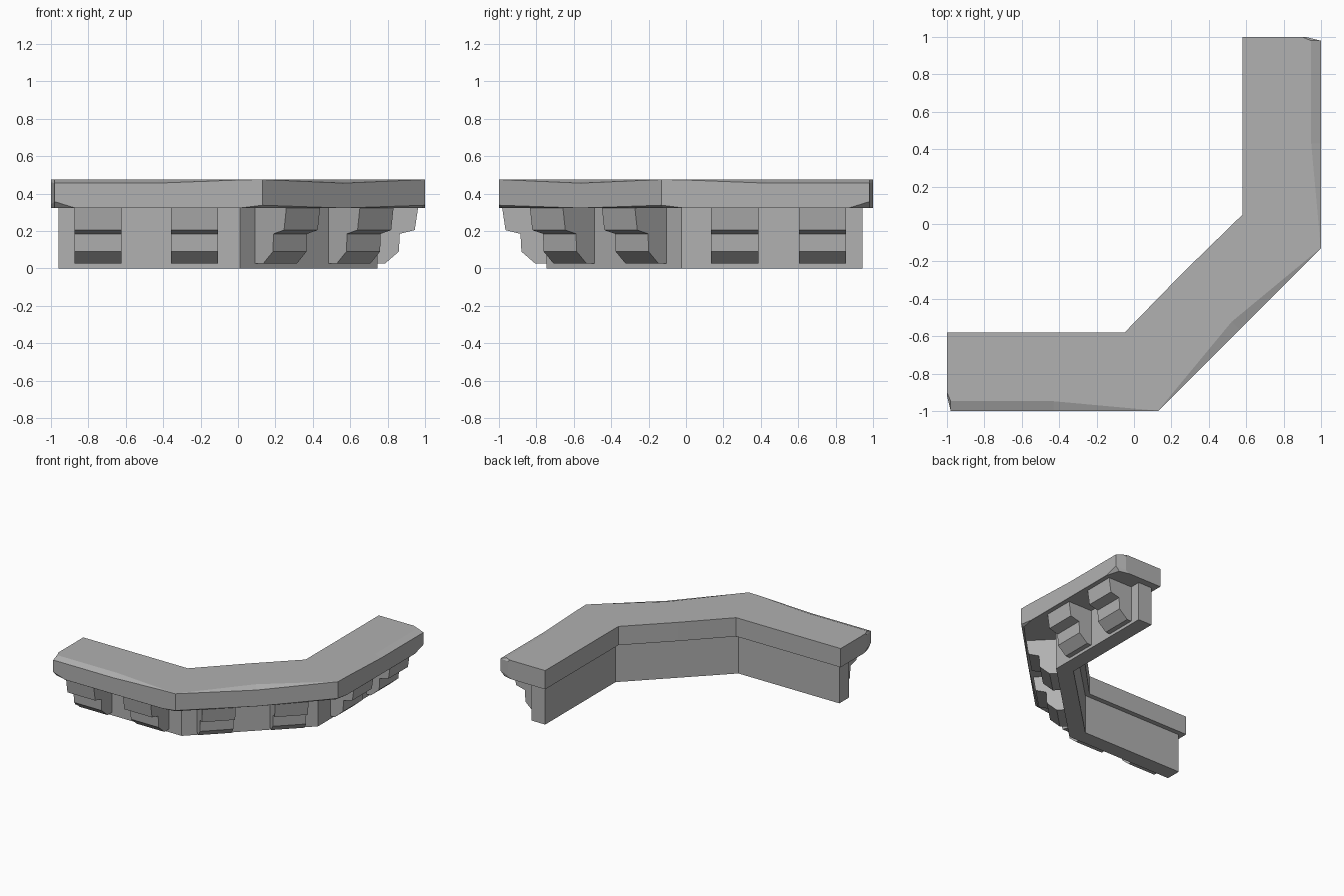
import bpy, bmesh
from mathutils import Vector

if "Cube" in bpy.data.objects:
    bpy.data.objects.remove(bpy.data.objects["Cube"])

BASE_TOP, TOP = 0.322, 0.476

# Dark grey stone
stone = bpy.data.materials.new("stone")
stone.diffuse_color = (0.44, 0.44, 0.44, 1)
stone.use_nodes = True
stone.node_tree.nodes["Principled BSDF"].inputs["Base Color"].default_value = stone.diffuse_color


def make_object(name, verts, faces):
    mesh = bpy.data.meshes.new(name)
    bm = bmesh.new()
    vs = [bm.verts.new(v) for v in verts]
    for f in faces:
        bm.faces.new([vs[i] for i in f])
    bmesh.ops.recalc_face_normals(bm, faces=bm.faces)
    bm.to_mesh(mesh)
    bm.free()
    mesh.materials.append(stone)
    ob = bpy.data.objects.new(name, mesh)
    bpy.context.collection.objects.link(ob)
    return ob


def loft(name, sections):
    """Skin a row of equal-sized closed sections and cap both ends."""
    n = len(sections[0])
    verts = [p for s in sections for p in s]
    faces = [tuple(range(n)), tuple(range(len(verts) - n, len(verts)))]
    for k in range(len(sections) - 1):
        for i in range(n):
            a, b = k * n + i, k * n + (i + 1) % n
            faces.append((a, b, b + n, a + n))
    return make_object(name, verts, faces)


def mirrored(p):
    """Reflect a plan point across the diagonal symmetry line."""
    return (-p[1], -p[0])


# Coping slab: inner point, outer point, top wear (fraction, z), bottom wear (fraction, z)
half = [
    ((-1.00, -.58), (-1.00, -.92), .06, .460, .10, .342),
    ((-.98, -.58), (-.98, -1.0), .125, .456, .08, .357),
    ((-.87, -.58), (-.87, -1.0), .125, .456, .002, .323),
    ((-.43, -.58), (-.43, -1.0), .125, .456, .002, .323),
    ((-.12, -.58), (.01, -1.0), .03, .473, .002, .323),
    ((-.05, -.58), (.13, -1.0), .005, .475, .05, .338),
]
middle = ((.26, -.262), (.565, -.565), .14, .456, .002, .323)
rows = half + [middle] + [(mirrored(r[0]), mirrored(r[1])) + r[2:] for r in reversed(half)]


def slab_section(row):
    inner, outer = Vector(row[0]), Vector(row[1])
    top_f, top_z, low_f, low_z = row[2:]
    t, b = outer.lerp(inner, top_f), outer.lerp(inner, low_f)
    return [(*inner, BASE_TOP), (*b, BASE_TOP), (*outer, low_z),
            (*outer, top_z), (*t, TOP), (*inner, TOP)]


loft("coping_slab", [slab_section(r) for r in rows])

# Thin wall under the slab
wall_out = [(-.96, -.745), (.01, -.745), (.745, -.025), (.745, .943)]
wall_in = [(-.96, -.62), (-.042, -.62), (.62, .03), (.62, .943)]
loft("parapet_wall", [[(*i, 0), (*o, 0), (*o, BASE_TOP + .005), (*i, BASE_TOP + .005)]
                      for o, i in zip(wall_out, wall_in)])

# Stepped corbels: profile is (distance out from the wall, height)
profile = [(-.04, .025), (.05, .025), (.125, .09), (.13, .185),
           (.21, .205), (.228, BASE_TOP + .003), (-.04, BASE_TOP + .003)]


def corbel(name, start, end, t, extra=0.0, width=.252):
    start, end = Vector(start), Vector(end)
    along = (end - start).normalized()
    out = Vector((along.y, -along.x))
    sides = []
    for s in (t, t + width):
        sides.append([(*(start + along * s + out * (d + (extra if d > 0 else 0))), z)
                      for d, z in profile])
    loft(name, sides)


# side name, wall segment, corbel starts along it, depth adjustment
layout = [("front", 0, (.085, .602), .01),
          ("diagonal", 1, (.115, .665), .01),
          ("right", 2, (.160, .629), -.01)]
for side, seg, starts, extra in layout:
    for n, t in enumerate(starts):
        corbel(f"{side}_corbel_{n + 1}", wall_out[seg], wall_out[seg + 1], t, extra)
